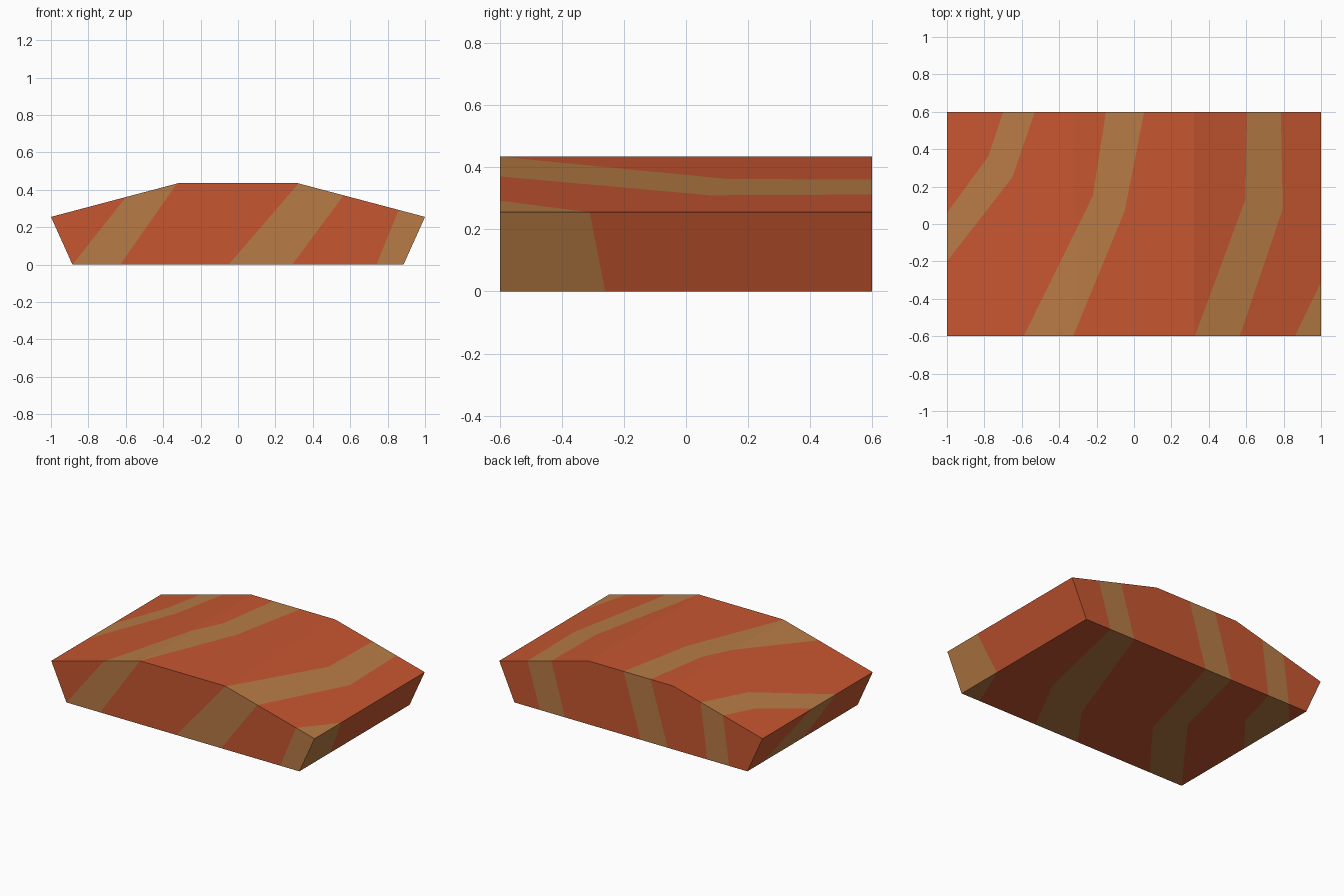
import bpy, bmesh
from mathutils import Vector

if "Cube" in bpy.data.objects:
    bpy.data.objects.remove(bpy.data.objects["Cube"])


def srgb(*rgb):
    lin = [(c / 255 / 12.92) if c < 11 else ((c / 255 + 0.055) / 1.055) ** 2.4 for c in rgb]
    return (*lin, 1)


def material(name, colour):
    m = bpy.data.materials.new(name)
    m.diffuse_color = colour
    m.use_nodes = True
    m.node_tree.nodes["Principled BSDF"].inputs["Base Color"].default_value = m.diffuse_color
    return m


# Six-sided cross-section (x, z), extruded along y
PROFILE = [(-0.885, 0), (0.885, 0), (1, 0.255), (0.32, 0.435), (-0.32, 0.435), (-1, 0.255)]
HALF_DEPTH = 0.598

# Stripe borders for each side, left to right: polylines in the two named axes.
# A point belongs to a stripe when it lies right of an odd number of borders.
TOP = [
    [(-1, .06), (-.78, .36), (-.70, .6)], [(-1, -.20), (-.65, .25), (-.53, .6)],
    [(-.59, -.6), (-.22, .15), (-.15, .6)], [(-.325, -.6), (-.05, .07), (.055, .6)],
    [(.325, -.6), (.595, .13), (.605, .6)], [(.565, -.6), (.795, .08), (.785, .6)],
    [(.86, -.6), (1, -.31)],
]
BOTTOM = [
    [(-.885, .43), (-.745, .6)], [(-.885, 0), (-.67, .27), (-.58, .6)],
    [(-.885, -.6), (-.425, .01), (-.28, .6)], [(-.63, -.6), (-.29, -.165), (-.075, .6)],
    [(-.05, -.6), (.17, -.30), (.50, .6)], [(.29, -.6), (.52, -.16), (.69, .6)],
    [(.74, -.6), (.885, -.26)],
]
FRONT = [
    [(-.885, 0), (-.60, .36)], [(-.63, 0), (-.325, .435)],
    [(-.05, 0), (.325, .435)], [(.29, 0), (.565, .37)], [(.74, 0), (.86, .293)],
]
BACK = [
    [(-.745, 0), (-.70, .335)], [(-.58, 0), (-.53, .38)],
    [(-.28, 0), (-.15, .435)], [(-.075, 0), (.055, .435)],
    [(.50, 0), (.605, .36)], [(.69, 0), (.785, .31)],
]
LEFT = [[(0, 0), (-.20, .255)], [(.43, 0), (.06, .255)]]
RIGHT = [[(-.7, 0), (-.7, .255)], [(-.26, 0), (-.31, .255)]]

# side test on the normal, the two axes used, borders
SIDES = [
    (lambda n: n.z > 0.5, (0, 1), TOP),
    (lambda n: n.z < -0.9, (0, 1), BOTTOM),
    (lambda n: n.y < -0.9, (0, 2), FRONT),
    (lambda n: n.y > 0.9, (0, 2), BACK),
    (lambda n: n.x < -0.8, (1, 2), LEFT),
    (lambda n: n.x > 0.8, (1, 2), RIGHT),
]


def right_of(border, u, v):
    # Borders all bend one way, so the leftmost of their lines is the border
    return u > min(a[0] + (b[0] - a[0]) * (v - a[1]) / (b[1] - a[1])
                   for a, b in zip(border, border[1:]))


def cut(bm, on_side, axes, a, b):
    faces = [f for f in bm.faces if on_side(f.normal)]
    geom = set(faces)
    for f in faces:
        geom.update(f.edges)
        geom.update(f.verts)
    point, normal = Vector(), Vector()
    point[axes[0]], point[axes[1]] = a
    normal[axes[0]], normal[axes[1]] = b[1] - a[1], a[0] - b[0]
    bmesh.ops.bisect_plane(bm, geom=list(geom), dist=1e-5, plane_co=point,
                           plane_no=normal.normalized())
    bm.normal_update()


# Solid block
bm = bmesh.new()
base = bm.faces.new([bm.verts.new((x, -HALF_DEPTH, z)) for x, z in PROFILE])
ext = bmesh.ops.extrude_face_region(bm, geom=[base], use_keep_orig=True)
bmesh.ops.translate(bm, vec=(0, 2 * HALF_DEPTH, 0),
                    verts=[g for g in ext["geom"] if isinstance(g, bmesh.types.BMVert)])
bmesh.ops.recalc_face_normals(bm, faces=bm.faces[:])
bm.normal_update()

# Cut the stripe borders into each side, then colour the faces
for on_side, axes, borders in SIDES:
    for border in borders:
        for a, b in zip(border, border[1:]):
            cut(bm, on_side, axes, a, b)
    for f in bm.faces:
        if on_side(f.normal):
            c = f.calc_center_median()
            f.material_index = sum(right_of(e, c[axes[0]], c[axes[1]]) for e in borders) % 2

# Merge the leftover pieces of equal colour
bmesh.ops.dissolve_limit(bm, angle_limit=0.01, verts=bm.verts[:], edges=bm.edges[:],
                         delimit={'MATERIAL'})

mesh = bpy.data.meshes.new("striped_block")
bm.to_mesh(mesh)
bm.free()
mesh.materials.append(material("burnt_orange", srgb(198, 86, 48)))
mesh.materials.append(material("tan_stripe", srgb(183, 123, 69)))
block = bpy.data.objects.new("striped_block", mesh)
bpy.context.collection.objects.link(block)
